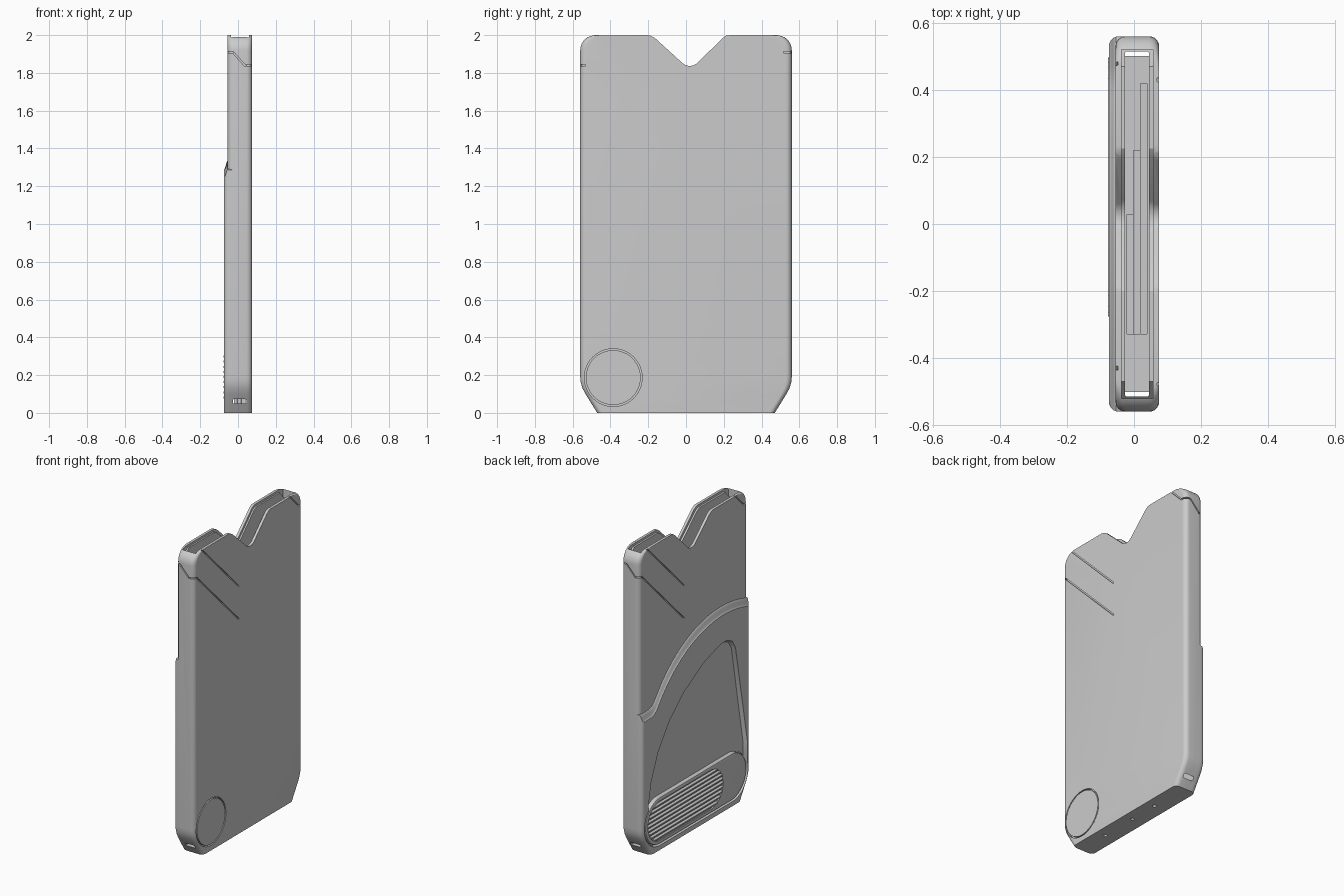
import bpy, bmesh, math
from math import sin, cos, pi, sqrt

if "Cube" in bpy.data.objects:
    bpy.data.objects.remove(bpy.data.objects["Cube"])

grey = bpy.data.materials.new("light grey")
grey.diffuse_color = (0.6, 0.6, 0.6, 1)
grey.use_nodes = True
grey.node_tree.nodes["Principled BSDF"].inputs["Base Color"].default_value = grey.diffuse_color


def make(name, rings):
    """Closed solid skinned over a list of equal-length rings of points."""
    bm = bmesh.new()
    vs = [[bm.verts.new(p) for p in r] for r in rings]
    n = len(vs[0])
    for a, b in zip(vs, vs[1:]):
        for i in range(n):
            bm.faces.new((a[i], a[(i + 1) % n], b[(i + 1) % n], b[i]))
    bm.faces.new(vs[0][::-1])
    bm.faces.new(vs[-1])
    bmesh.ops.recalc_face_normals(bm, faces=bm.faces)
    me = bpy.data.meshes.new(name)
    bm.to_mesh(me)
    bm.free()
    me.materials.append(grey)
    ob = bpy.data.objects.new(name, me)
    bpy.context.collection.objects.link(ob)
    return ob


def prism(name, outline, x0, x1, outline1=None):
    """Extrude a (y, z) outline along x, optionally tapering to a second one."""
    return make(name, [[(x0, y, z) for y, z in outline],
                       [(x1, y, z) for y, z in (outline1 or outline)]])


def boolean(ob, tool, op='DIFFERENCE'):
    m = ob.modifiers.new(op, 'BOOLEAN')
    m.object, m.operation, m.solver = tool, op, 'EXACT'
    bpy.context.view_layer.objects.active = ob
    bpy.ops.object.modifier_apply(modifier=m.name)
    bpy.data.objects.remove(tool)


def smooth(ob, angle=30):
    bpy.ops.object.select_all(action='DESELECT')
    ob.select_set(True)
    bpy.context.view_layer.objects.active = ob
    bpy.ops.object.shade_smooth_by_angle(angle=math.radians(angle))


def arc(cy, cz, r, a0, a1, n=12):
    return [(cy + r * cos(math.radians(a0 + (a1 - a0) * i / n)),
             cz + r * sin(math.radians(a0 + (a1 - a0) * i / n))) for i in range(n + 1)]


def pill(y0, y1, z, r, n=20):
    return arc(y1, z, r, -90, 90, n) + arc(y0, z, r, 90, 270, n)


def section(x0, x1, w, z, r=0.03):
    """Rounded rectangle at height z."""
    pts = []
    for cx, cy, a in ((x1 - r, w - r, 0), (x0 + r, w - r, 90),
                      (x0 + r, r - w, 180), (x1 - r, r - w, 270)):
        pts += [(x, y, z) for x, y in arc(cx, cy, r, a, a + 90, 6)]
    return pts


# half width of the shell at each height: bottom chamfers, straight sides, round top corners
LEVELS = [(0, 0.47), (0.1, 0.532), (0.13, 0.548), (0.16, 0.557), (0.19, 0.56)]
LEVELS += [(z, y) for y, z in arc(0.48, 1.92, 0.08, 0, 90, 8)]


def shell(name, x0):
    return make(name, [section(x0, 0.075, w, z) for z, w in LEVELS])


body = shell("holder_body", -0.055)


# raised lower panel with a sweeping soft upper edge
def sweep(grow):
    pts = arc(-0.28, 0.46, 0.83 + grow, 110, 36, 24)
    pts = [p for p in pts if p[1] > 0.94 + grow]
    return [(-0.7, -0.1), (-0.7, pts[0][1] - 0.03)] + pts + [
        (0.42, 0.915 + grow), (0.47, 0.9 + grow), (0.7, 0.9 + grow), (0.7, -0.1)]


def soft_rings():
    n = 6
    outs = []
    for i in range(n + 1):
        t = i / n
        outs.append((-0.054 - 0.0215 * t, 0.025 * (1 + cos(pi * t)) - 0.005))
    return outs


def resampled(grow, count=48):
    """Same number of points whatever the growth."""
    top = []
    for i in range(count + 1):
        y = -0.7 + 1.4 * i / count
        d = 0.83 ** 2 - (y + 0.28) ** 2
        z = 0.46 + sqrt(max(d, 0))
        k = 0.03
        s = sqrt((z - 0.9) ** 2 + k * k)          # smooth maximum with the flat tail
        top.append((y, 0.5 * (z + 0.9 + s) + grow))
    return [(-0.7, -0.1)] + top + [(0.7, -0.1)]


panel = shell("panel", -0.075)
mask = make("panel_mask", [[(x, y, z) for y, z in resampled(g)]
                           for x, g in [(0.0, 0.045)] + soft_rings()])
boolean(panel, mask, 'INTERSECT')
boolean(body, panel, 'UNION')

# thumb notch in the top edge
NOTCH = ([(-0.22, 2.2), (-0.22, 2.001), (-0.19, 1.998), (-0.165, 1.985)]
         + arc(0.02, 1.895, 0.058, 225, 315, 10)
         + [(0.195, 1.985), (0.215, 1.998), (0.245, 2.001), (0.245, 2.2)])
boolean(body, prism("notch_cut", NOTCH, -0.3, 0.3))

# card pocket and the stepped lip around its mouth
boolean(body, make("pocket_cut", [section(-0.027, 0.045, 0.515, z, 0.006) for z in (0.05, 2.2)]))
LIP = ([(-0.52, 2.2), (-0.52, 1.93), (-0.47, 1.985), (-0.2, 1.985), (-0.175, 1.97)]
       + arc(0.02, 1.893, 0.073, 225, 315, 10)
       + [(0.2, 1.97), (0.225, 1.985), (0.47, 1.985), (0.52, 1.93), (0.52, 2.2)])
boolean(body, prism("lip_cut", LIP, -0.037, 0.057))

# recess on the back and the slider track
RECESS = [(0.5, 0.2), (0.5, 0.33), (0.47, 0.48), (0.4, 0.645), (0.28, 0.81), (0.13, 0.94), (-0.08, 1.055),
          (-0.24, 1.105), (-0.31, 1.11), (-0.37, 1.085), (-0.405, 1.03), (-0.53, 0.36), (-0.53, 0.2)]
FLOOR = [(y * 0.965 - 0.01, z * 0.985) for y, z in RECESS]
boolean(body, prism("recess_cut", RECESS, -0.08, -0.048, FLOOR))
boolean(body, prism("track_cut", pill(-0.375, 0.375, 0.19, 0.16), -0.2, -0.045))


# fine grooves, turned half a revolution for the other face
def stroke(a, b, w=0.004):
    (y0, z0), (y1, z1) = a, b
    d = math.hypot(y1 - y0, z1 - z0)
    u, v = (y1 - y0) / d * w, (z1 - z0) / d * w
    return [(y0 - u - v, z0 - v + u), (y0 - u + v, z0 - v - u),
            (y1 + u + v, z1 + v - u), (y1 + u - v, z1 + v + u)]


LINES = [((-0.50, 2.02), (-0.1, 1.62)), ((-0.535, 1.84), (-0.1, 1.405)), ((-0.565, 1.84), (-0.535, 1.84)),
         ((0.41, 2.02), (0.52, 1.91)), ((0.52, 1.91), (0.565, 1.91))]
for s, face in ((1, 0.075), (-1, -0.055)):
    for a, b in LINES:
        o = [(s * y, z) for y, z in stroke(a, b)]
        edge = max(abs(a[0]), abs(b[0])) > 0.56
        depth = 0.03 if edge else 0.007
        boolean(body, prism("groove_cut", o, face - s * depth, face + s * 0.02))
    # groove carried around the narrow side
    path = [(0.046, 1.84), (0.036, 1.84), (-0.028, 1.91), (-0.04, 1.91)]
    for (xa, za), (xb, zb) in zip(path, path[1:]):
        o = stroke((xa, za), (xb, zb))
        boolean(body, make("side_groove_cut", [[(s * x + (0.01 if s < 0 else 0), y, z) for x, z in o]
                                               for y in (-s * 0.552, -s * 0.6)]))

# round groove at the lower corner of the plain face
boolean(body, prism("ring_cut", arc(-0.385, 0.187, 0.153, 0, 352.5, 47), 0.055, 0.2))
smooth(body)
disc = prism("round_cover", arc(-0.385, 0.187, 0.145, 0, 352.5, 47), 0.05, 0.075)
smooth(disc)

# small holes in the underside
for y in (-0.25, 0.0, 0.2):
    boolean(body, make("hole_cut", [[(0.012 + p, y + q, z) for p, q in arc(0, 0, 0.012, 0, 330, 11)]
                                    for z in (-0.1, 0.1)]))
smooth(body)

# slider with a softened rim and a sunken grip area
slider = make("slider", [[(x, y, z) for y, z in pill(-0.37, 0.37, 0.19, r)]
                         for x, r in ((-0.044, 0.152), (-0.066, 0.152), (-0.071, 0.149), (-0.073, 0.144))])
boolean(slider, prism("grip_cut", pill(-0.15, 0.37, 0.19, 0.128), -0.2, -0.066))
smooth(slider)

# grip ribs, shortened to follow the rounded ends
for i in range(9):
    dz = (i - 4) * 0.027
    e = sqrt(0.126 ** 2 - dz ** 2)
    y0, y1, z = -0.15 - e, 0.37 + e, 0.19 + dz
    make("grip_rib", [[(-0.065, y, z - 0.011), (-0.078, y, z - 0.004),
                       (-0.078, y, z + 0.004), (-0.065, y, z + 0.011)] for y in (y0, y1)])

# stepped card ejector inside the pocket
for x0, x1, y1, h in ((-0.022, -0.003, 0.03, 0.12), (-0.003, 0.018, 0.22, 0.16), (0.018, 0.04, 0.42, 0.2)):
    make("ejector_step", [section(x0, x1, (y1 + 0.33) / 2, z, 0.003) for z in (0.045, h)]).location.y = (y1 - 0.33) / 2
